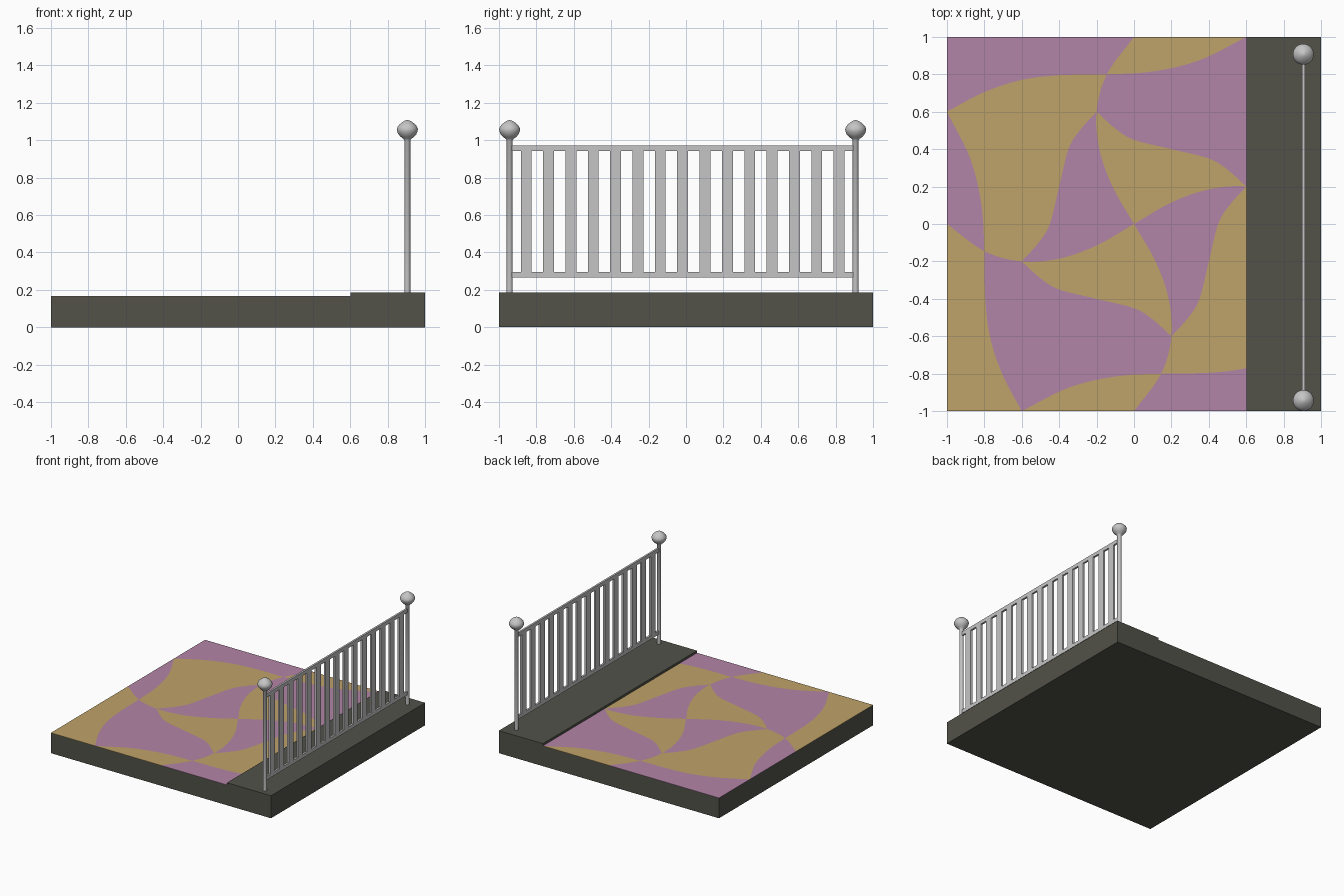
import bpy, bmesh, math
from mathutils import Vector

if "Cube" in bpy.data.objects:
    bpy.data.objects.remove(bpy.data.objects["Cube"])


def material(name, rgb):
    m = bpy.data.materials.new(name)
    m.diffuse_color = (*rgb, 1)
    m.use_nodes = True
    m.node_tree.nodes["Principled BSDF"].inputs["Base Color"].default_value = m.diffuse_color
    return m


STONE = material("dark stone", (0.085, 0.085, 0.068))
TAN = material("tan tile", (0.52, 0.365, 0.142))
PINK = material("mauve tile", (0.45, 0.235, 0.39))
METAL = material("light metal", (0.56, 0.56, 0.56))


def finish(name, bm, mats):
    me = bpy.data.meshes.new(name)
    bm.to_mesh(me)
    bm.free()
    ob = bpy.data.objects.new(name, me)
    bpy.context.collection.objects.link(ob)
    for m in mats:
        me.materials.append(m)
    return ob


def add_box(bm, lo, hi):
    lo, hi = Vector(lo), Vector(hi)
    verts = bmesh.ops.create_cube(bm, size=1)["verts"]
    for v in verts:
        v.co = (lo + hi) / 2 + v.co * (hi - lo)


# Base slab with raised walkway on the right
bm = bmesh.new()
add_box(bm, (-1, -1, 0), (0.6, 1, 0.165))
finish("floor_slab", bm, [STONE])
bm = bmesh.new()
add_box(bm, (0.6, -1, 0), (1, 1, 0.185))
finish("raised_edge", bm, [STONE])


# Curved pinwheel pattern: one quadrant of outlines, turned four times
STEPS = 6


def smooth(pts):
    p = [Vector(q) for q in pts]
    p = [2 * p[0] - p[1]] + p + [2 * p[-1] - p[-2]]
    out = []
    for a, b, c, d in zip(p, p[1:], p[2:], p[3:]):
        for i in range(STEPS):
            t = i / STEPS
            out.append(0.5 * (2 * b + (c - a) * t + (2 * a - 5 * b + 4 * c - d) * t * t
                              + (3 * b - a - 3 * c + d) * t ** 3))
    return out + [p[-2]]


def turn(pts, k):
    for _ in range(k % 4):
        pts = [Vector((-q.y, q.x)) for q in pts]
    return pts


arm = smooth([(0, 0), (-.115, .2), (-.185, .4), (-.2, .6), (-.145, .8), (0, 1)])
inner = smooth([(-.2, .6), (-.1, .51), (0, .45), (.2, .4), (.4, .35), (.5, .29), (.6, .2)])
outer = smooth([(-1, .6), (-.8, .705), (-.6, .77), (-.4, .795), (-.145, .8),
                (.1, .815), (.35, .875), (.6, 1)])
arm_e, outer_e = turn(arm, 3), turn(outer, 3)
I, P = 3 * STEPS, 4 * STEPS        # where the arm meets the inner and outer arcs
shapes = [
    (arm[:I] + inner + arm_e[I - 1:0:-1], 0),
    (arm[I:P] + outer[P:] + outer_e[1:P] + arm_e[P:I:-1] + inner[:0:-1], 1),
    (outer[P:] + arm[:P:-1], 0),
    (outer_e[:P + 1] + arm_e[P + 1:] + [Vector((1, 1))], 0),
]
bm = bmesh.new()
for k in range(4):
    for pts, colour in shapes:
        f = bm.faces.new([bm.verts.new((q.x, q.y, 0.167)) for q in turn(pts, k)])
        f.material_index = (colour + k) % 2
        f.normal_update()
        if f.normal.z < 0:
            f.normal_flip()
bmesh.ops.triangulate(bm, faces=bm.faces[:])
bmesh.ops.remove_doubles(bm, verts=bm.verts[:], dist=0.0002)
bmesh.ops.bisect_plane(bm, geom=bm.verts[:] + bm.edges[:] + bm.faces[:],
                       plane_co=(0.6, 0, 0), plane_no=(1, 0, 0), clear_outer=True)
tiles = finish("patterned_floor", bm, [TAN, PINK])
thick = tiles.modifiers.new("thickness", "SOLIDIFY")
thick.thickness = 0.002
thick.offset = -1

# Railing: two flat rails and evenly spaced flat bars
RX, MID, HALF, T = 0.905, -0.018, 0.925, 0.008
bm = bmesh.new()
for z0, z1 in ((0.265, 0.295), (0.943, 0.973)):
    add_box(bm, (RX - T, MID - HALF, z0), (RX + T, MID + HALF, z1))
finish("rails", bm, [METAL])
bm = bmesh.new()
for i in range(15):
    y = MID + (i - 7) * 0.1195
    add_box(bm, (RX - T, y - 0.029, 0.28), (RX + T, y + 0.029, 0.958))
finish("railing_bars", bm, [METAL])

# Round posts with bulb finials, turned from one profile
profile = [(0, .18), (.016, .18), (.016, 1.0), (.022, 1.008), (.036, 1.018), (.048, 1.032),
           (.055, 1.048), (.056, 1.06), (.051, 1.073), (.04, 1.086), (.026, 1.097),
           (.012, 1.105), (0, 1.108)]
for name, y in (("front_post", MID - HALF), ("back_post", MID + HALF)):
    bm = bmesh.new()
    vs = [bm.verts.new((r, 0, z)) for r, z in profile]
    es = [bm.edges.new(e) for e in zip(vs, vs[1:])]
    bmesh.ops.spin(bm, geom=vs + es, cent=(0, 0, 0), axis=(0, 0, 1),
                   angle=math.tau, steps=32, use_duplicate=False)
    bmesh.ops.remove_doubles(bm, verts=bm.verts[:], dist=0.0001)
    bmesh.ops.recalc_face_normals(bm, faces=bm.faces[:])
    post = finish(name, bm, [METAL])
    post.location = (RX, y, 0)
    bpy.ops.object.select_all(action="DESELECT")
    post.select_set(True)
    bpy.context.view_layer.objects.active = post
    bpy.ops.object.shade_smooth_by_angle(angle=math.radians(40))
